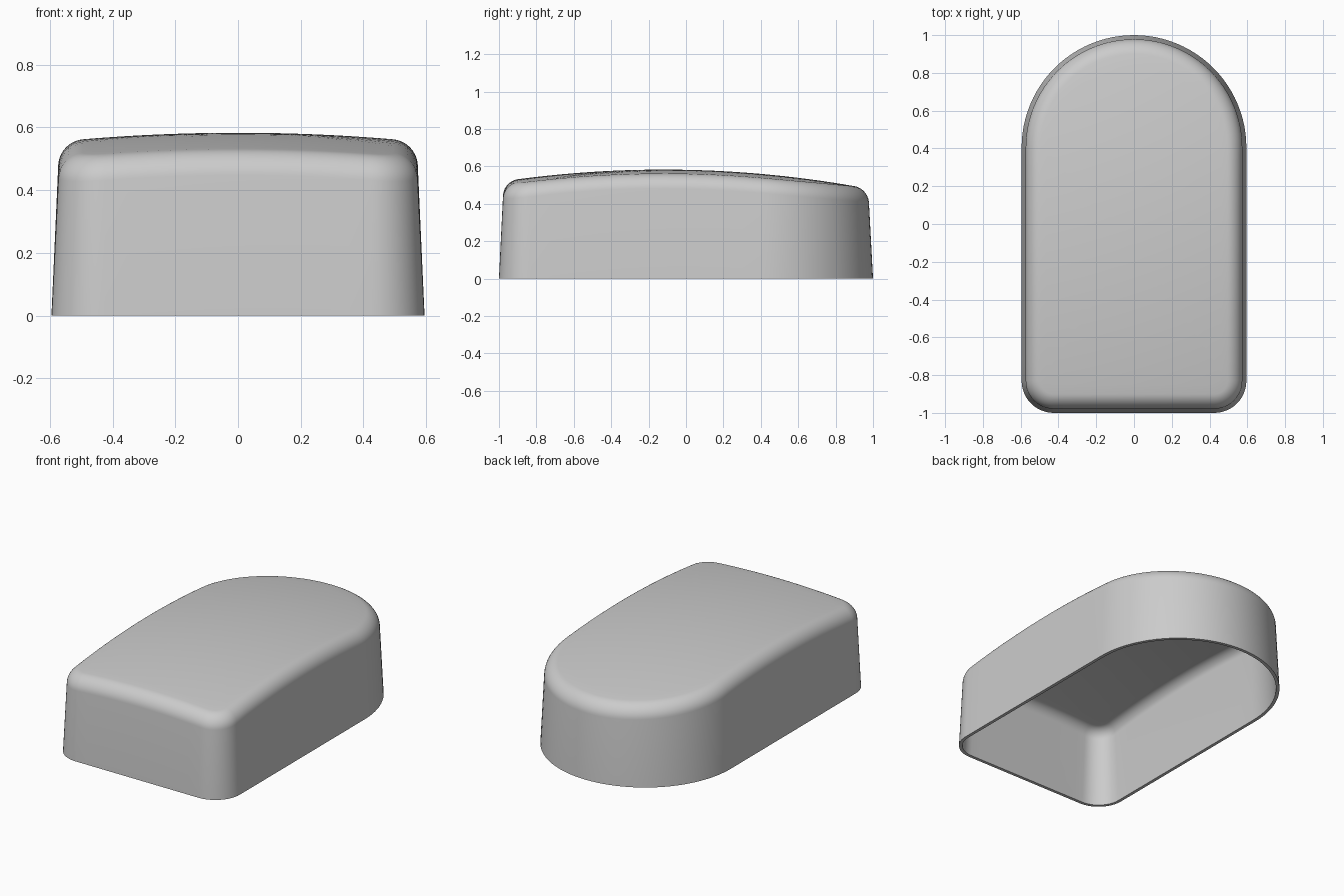
import bpy, bmesh, math
from mathutils import Vector

cube = bpy.data.objects.get("Cube")
if cube:
    bpy.data.objects.remove(cube)

HALF_W, FRONT_Y, BACK_Y, CORNER = 0.595, -1.0, 1.0, 0.17
DRAFT, FILLET, WALL = 0.047, 0.078, 0.02
CENTRE = Vector((0, -0.1))


def crown(x, y):
    """Height of the gently domed top."""
    return 0.583 - 0.085 * (x * x + (y + 0.12) ** 2)


def outline(inset):
    """Plan outline: round back, straight sides, small front corners."""
    arc_y = BACK_Y - HALF_W
    corner_x, corner_y = HALF_W - CORNER, FRONT_Y + CORNER
    arcs = [(0, arc_y, HALF_W, 0, 180, 48),
            (-corner_x, corner_y, CORNER, 180, 270, 12),
            (corner_x, corner_y, CORNER, 270, 360, 12)]
    runs = []
    for cx, cy, radius, start, end, steps in arcs:
        angles = [math.radians(start + (end - start) * i / steps) for i in range(steps + 1)]
        runs.append([Vector((cx + (radius - inset) * math.cos(a),
                             cy + (radius - inset) * math.sin(a))) for a in angles])
    points = []
    for i, run in enumerate(runs):
        points += run
        following = runs[(i + 1) % len(runs)][0]
        points += [run[-1].lerp(following, k / 12) for k in range(1, 12)]
    return points


def skin(offset):
    """Rings from the bottom rim up to the middle of the top."""
    radius = FILLET - offset
    start = DRAFT * 0.46 + offset
    rings = [[(p.x, p.y, 0) for p in outline(offset)]]
    for i in range(11):
        a = math.radians(3 + 87 * i / 10)
        edge = outline(start + radius * (1 - math.cos(a)))
        drop = offset + radius * (1 - math.sin(a))
        rings.append([(p.x, p.y, crown(p.x, p.y) - drop) for p in edge])
    for i in range(1, 16):
        ring = [p.lerp(CENTRE, i / 16) for p in edge]
        rings.append([(p.x, p.y, crown(p.x, p.y) - offset) for p in ring])
    return rings


# Hollow shell: inside skin, bottom rim, outside skin
bm = bmesh.new()
rings = [[bm.verts.new(co) for co in ring] for ring in skin(WALL)[::-1] + skin(0)]
count = len(rings[0])
for low, high in zip(rings, rings[1:]):
    for i in range(count):
        j = (i + 1) % count
        bm.faces.new((low[i], low[j], high[j], high[i]))
for ring, offset in ((rings[0], WALL), (rings[-1], 0)):
    middle = bm.verts.new((*CENTRE, crown(*CENTRE) - offset))
    for i in range(count):
        bm.faces.new((ring[i], ring[(i + 1) % count], middle))
bmesh.ops.recalc_face_normals(bm, faces=bm.faces[:])

mesh = bpy.data.meshes.new("domed_cover")
bm.to_mesh(mesh)
bm.free()
cover = bpy.data.objects.new("domed_cover", mesh)
bpy.context.collection.objects.link(cover)

# Plain grey plastic
grey = bpy.data.materials.new("light_grey")
grey.use_nodes = True
colour = (0.6, 0.6, 0.6, 1)
grey.diffuse_color = colour
grey.node_tree.nodes["Principled BSDF"].inputs["Base Color"].default_value = colour
mesh.materials.append(grey)

bpy.ops.object.select_all(action='DESELECT')
cover.select_set(True)
bpy.context.view_layer.objects.active = cover
bpy.ops.object.shade_smooth_by_angle(angle=math.radians(40))
